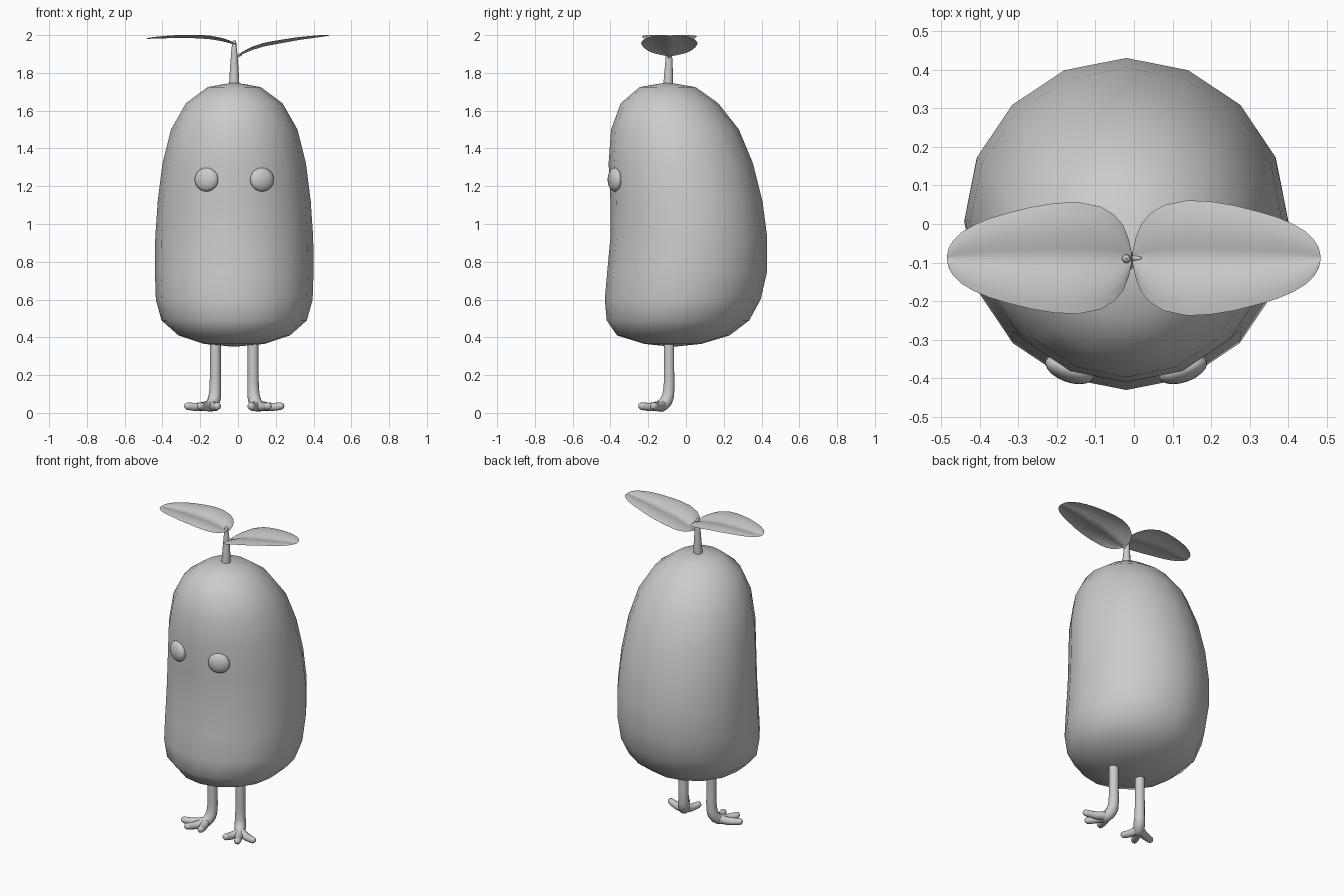
import bpy, bmesh, math

if "Cube" in bpy.data.objects:
    bpy.data.objects.remove(bpy.data.objects["Cube"])

CX = -0.02   # symmetry line of body, eyes and legs

grey = bpy.data.materials.new("plain grey")
grey.diffuse_color = (0.6, 0.6, 0.6, 1)
grey.use_nodes = True
grey.node_tree.nodes["Principled BSDF"].inputs["Base Color"].default_value = grey.diffuse_color


def finish(obj):
    obj.data.materials.clear()
    obj.data.materials.append(grey)
    for p in obj.data.polygons:
        p.use_smooth = True
        p.material_index = 0
    return obj


def from_bmesh(name, bm):
    bmesh.ops.recalc_face_normals(bm, faces=bm.faces)
    me = bpy.data.meshes.new(name)
    bm.to_mesh(me)
    bm.free()
    obj = bpy.data.objects.new(name, me)
    bpy.context.collection.objects.link(obj)
    return finish(obj)


def tubes(name, paths):
    """Smooth round tubes; each path is a list of (x, y, z, radius)."""
    cu = bpy.data.curves.new(name, 'CURVE')
    cu.dimensions = '3D'
    cu.bevel_depth = 1.0
    cu.bevel_resolution = 3
    cu.resolution_u = 4
    cu.use_fill_caps = True
    for pts in paths:
        sp = cu.splines.new('BEZIER')
        sp.bezier_points.add(len(pts) - 1)
        for bp, (x, y, z, r) in zip(sp.bezier_points, pts):
            bp.co = (x, y, z)
            bp.radius = r
            bp.handle_left_type = bp.handle_right_type = 'AUTO'
    obj = bpy.data.objects.new(name, cu)
    bpy.context.collection.objects.link(obj)
    bpy.ops.object.select_all(action='DESELECT')
    obj.select_set(True)
    bpy.context.view_layer.objects.active = obj
    bpy.ops.object.convert(target='MESH')
    return finish(bpy.context.view_layer.objects.active)


# Body: 16-sided rings (z, half width, front y, back y)
RINGS = [(0.365, 0.16, -0.22, 0.08), (0.41, 0.295, -0.365, 0.23),
         (0.49, 0.385, -0.42, 0.335), (0.60, 0.415, -0.43, 0.395),
         (0.75, 0.42, -0.417, 0.43), (0.93, 0.418, -0.40, 0.43),
         (1.12, 0.405, -0.40, 0.405), (1.32, 0.38, -0.41, 0.355),
         (1.50, 0.335, -0.397, 0.28), (1.64, 0.255, -0.345, 0.17),
         (1.725, 0.14, -0.245, 0.05)]
N = 16
bm = bmesh.new()
loops = []
for z, rx, yf, yb in RINGS:
    loops.append([bm.verts.new((CX + rx * math.sin(2 * math.pi * i / N),
                                (yf + yb) / 2 - (yb - yf) / 2 * math.cos(2 * math.pi * i / N), z))
                  for i in range(N)])
low = bm.verts.new((CX, -0.07, 0.35))
top = bm.verts.new((CX, -0.10, 1.75))
for i in range(N):
    j = (i + 1) % N
    for a, b in zip(loops, loops[1:]):
        bm.faces.new((a[i], a[j], b[j], b[i]))
    bm.faces.new((low, loops[0][j], loops[0][i]))
    bm.faces.new((top, loops[-1][i], loops[-1][j]))
from_bmesh("body", bm)

# Eyes: flattened balls turned to follow the body
for side, label in ((-1, "left"), (1, "right")):
    bm = bmesh.new()
    bmesh.ops.create_uvsphere(bm, u_segments=20, v_segments=12, radius=1)
    eye = from_bmesh(label + "_eye", bm)
    eye.scale = (0.066, 0.034, 0.063)
    eye.rotation_euler = (0, 0, side * math.radians(20))
    eye.location = (CX + side * 0.147, -0.376, 1.235)

# Legs with three spread toes each
TOES = [(0.250, -0.172), (0.182, -0.238), (0.088, -0.230)]
HEEL = (0.122, -0.125)
for side, label in ((-1, "left"), (1, "right")):
    def pt(x, y, z, r):
        return (CX + side * x, y, z, r)
    paths = [[pt(0.10, -0.09, 0.40, 0.029), pt(0.10, -0.09, 0.22, 0.029),
              pt(0.101, -0.091, 0.12, 0.031), pt(0.107, -0.102, 0.07, 0.034),
              pt(0.125, -0.132, 0.038, 0.033), pt(0.140, -0.160, 0.034, 0.024),
              pt(0.146, -0.172, 0.034, 0.008)]]
    for tx, ty in TOES:
        def along(t, z, r):
            return pt(HEEL[0] + (tx - HEEL[0]) * t, HEEL[1] + (ty - HEEL[1]) * t, z, r)
        paths.append([along(0, 0.042, 0.028), along(0.45, 0.032, 0.024),
                      along(0.85, 0.034, 0.021), along(0.98, 0.036, 0.020),
                      along(1.07, 0.037, 0.014), along(1.11, 0.037, 0.003)])
    tubes(label + "_leg", paths)

# Stem
tubes("stem", [[(CX, -0.095, 1.72, 0.028), (CX, -0.092, 1.80, 0.024),
                (CX, -0.09, 1.90, 0.017), (CX, -0.09, 1.95, 0.012),
                (CX, -0.09, 1.968, 0.009), (CX, -0.09, 1.973, 0.002)]])


def leaf(name, stations):
    """Grooved sheet; stations are (x, half width, midrib z)."""
    bm = bmesh.new()
    rows = []
    for x, w, z in stations:
        row = []
        for k in range(-6, 7):
            t = k / 6
            rise = 0.13 * w * math.sin(abs(t) * math.pi * 0.75)
            row.append(bm.verts.new((x, -0.088 + w * t, z + rise)))
        rows.append(row)
    for a, b in zip(rows, rows[1:]):
        for k in range(12):
            bm.faces.new((a[k], a[k + 1], b[k + 1], b[k]))
    obj = from_bmesh(name, bm)
    if sum(p.normal.z for p in obj.data.polygons) < 0:
        obj.data.flip_normals()


# Leaves: distance along the leaf, half width, height of each midrib
SHAPE = [(0.0, 0.015), (0.008, 0.05), (0.022, 0.085), (0.045, 0.112), (0.08, 0.133),
         (0.14, 0.145), (0.20, 0.142), (0.26, 0.132), (0.32, 0.117), (0.37, 0.102),
         (0.41, 0.085), (0.44, 0.067), (0.462, 0.046), (0.474, 0.026), (0.479, 0.003)]


def height(table, d):
    for (d0, z0), (d1, z1) in zip(table, table[1:]):
        if d <= d1:
            return z0 + (z1 - z0) * (d - d0) / (d1 - d0)
    return table[-1][1]


LEFT = [(0, 1.945), (0.04, 1.958), (0.08, 1.968), (0.14, 1.978), (0.20, 1.983),
        (0.32, 1.985), (0.48, 1.980)]
RIGHT = [(0, 1.888), (0.04, 1.905), (0.08, 1.922), (0.14, 1.940), (0.20, 1.952),
         (0.32, 1.974), (0.48, 1.997)]
leaf("left_leaf", [(-0.006 - d, w, height(LEFT, d)) for d, w in SHAPE])
leaf("right_leaf", [(-0.004 + d * 1.018, w * 1.03, height(RIGHT, d)) for d, w in SHAPE])
# Short stalk joining the lower leaf to the stem
tubes("leaf_stalk", [[(CX, -0.09, 1.875, 0.010), (-0.004, -0.089, 1.887, 0.008),
                      (0.02, -0.088, 1.896, 0.004)]])
